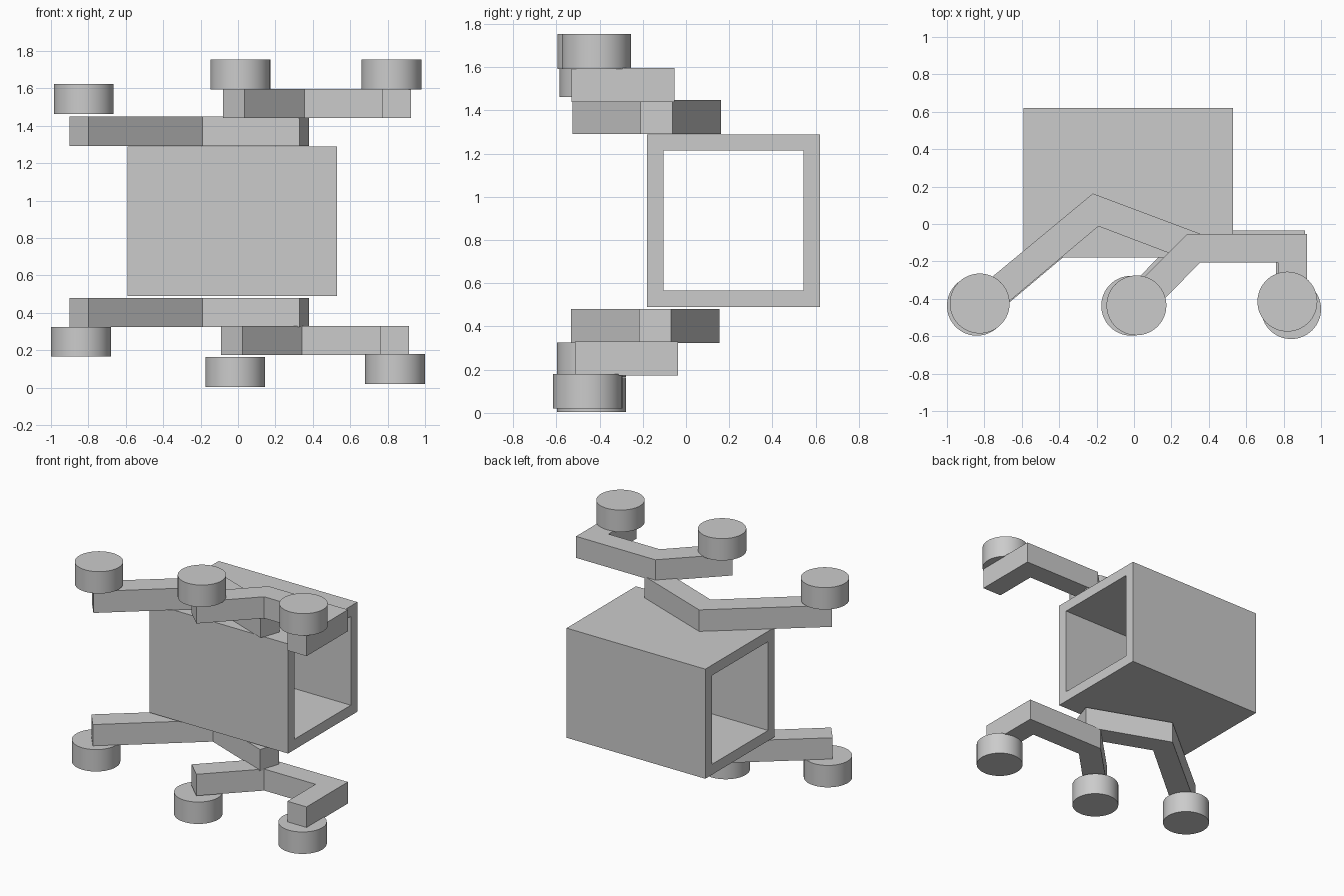
import bpy
import bmesh
from math import radians

cube = bpy.data.objects.get("Cube")
if cube:
    bpy.data.objects.remove(cube, do_unlink=True)

grey = bpy.data.materials.new("plain_grey")
grey.use_nodes = True
GREY = (0.6, 0.6, 0.6, 1)
grey.diffuse_color = GREY
grey.node_tree.nodes["Principled BSDF"].inputs["Base Color"].default_value = GREY


def finish(name, bm):
    bmesh.ops.recalc_face_normals(bm, faces=bm.faces)
    mesh = bpy.data.meshes.new(name)
    bm.to_mesh(mesh)
    bm.free()
    mesh.materials.append(grey)
    obj = bpy.data.objects.new(name, mesh)
    bpy.context.collection.objects.link(obj)
    return obj


def arm(name, outline, z, height, dx=0, dy=0):
    """Extrude a flat outline upwards."""
    bm = bmesh.new()
    face = bm.faces.new([bm.verts.new((x + dx, y + dy, z)) for x, y in outline])
    top = bmesh.ops.extrude_face_region(bm, geom=[face])["geom"]
    verts = [v for v in top if isinstance(v, bmesh.types.BMVert)]
    bmesh.ops.translate(bm, verts=verts, vec=(0, 0, height))
    return finish(name, bm)


def disc(name, x, y, z):
    bpy.ops.mesh.primitive_cylinder_add(
        vertices=64, radius=0.16, depth=0.16, location=(x, y, z + 0.08))
    obj = bpy.context.object
    obj.name = name
    obj.data.materials.append(grey)
    bpy.ops.object.shade_smooth_by_angle(angle=radians(30))


# Square tube, open at both sides
def ring(bm, x, inset):
    y0, y1, z0, z1 = -0.18 + inset, 0.62 - inset, 0.49 + inset, 1.29 - inset
    return [bm.verts.new((x, y, z)) for y, z in ((y0, z0), (y1, z0), (y1, z1), (y0, z1))]


bm = bmesh.new()
loops = [ring(bm, -0.59, 0), ring(bm, 0.53, 0), ring(bm, 0.53, 0.076), ring(bm, -0.59, 0.076)]
for a, b in zip(loops, loops[1:] + loops[:1]):
    for i in range(4):
        j = (i + 1) % 4
        bm.faces.new((a[i], a[j], b[j], b[i]))
finish("square_tube_body", bm)

# Bent main arms and forked arms, above and below the body
bent = [(-0.90, -0.40), (-0.80, -0.525), (-0.19, -0.012), (0.33, -0.21),
        (0.38, -0.062), (-0.22, 0.163)]
fork = [(-0.08, -0.42), (0.035, -0.53), (0.355, -0.205), (0.77, -0.205),
        (0.77, -0.53), (0.925, -0.53), (0.925, -0.053), (0.285, -0.053)]
arm("upper_main_arm", bent, 1.292, 0.157)
arm("lower_main_arm", bent, 0.323, 0.157, 0, -0.007)
arm("upper_forked_arm", fork, 1.44, 0.157)
arm("lower_forked_arm", fork, 0.173, 0.157, -0.012, 0.017)

# Round pads at the arm ends
disc("upper_right_pad", -0.825, -0.425, 1.463)
disc("upper_middle_pad", 0.013, -0.435, 1.593)
disc("upper_left_pad", 0.82, -0.415, 1.593)
disc("lower_right_pad", -0.84, -0.437, 0.165)
disc("lower_middle_pad", -0.015, -0.437, 0.003)
disc("lower_left_pad", 0.84, -0.455, 0.02)
